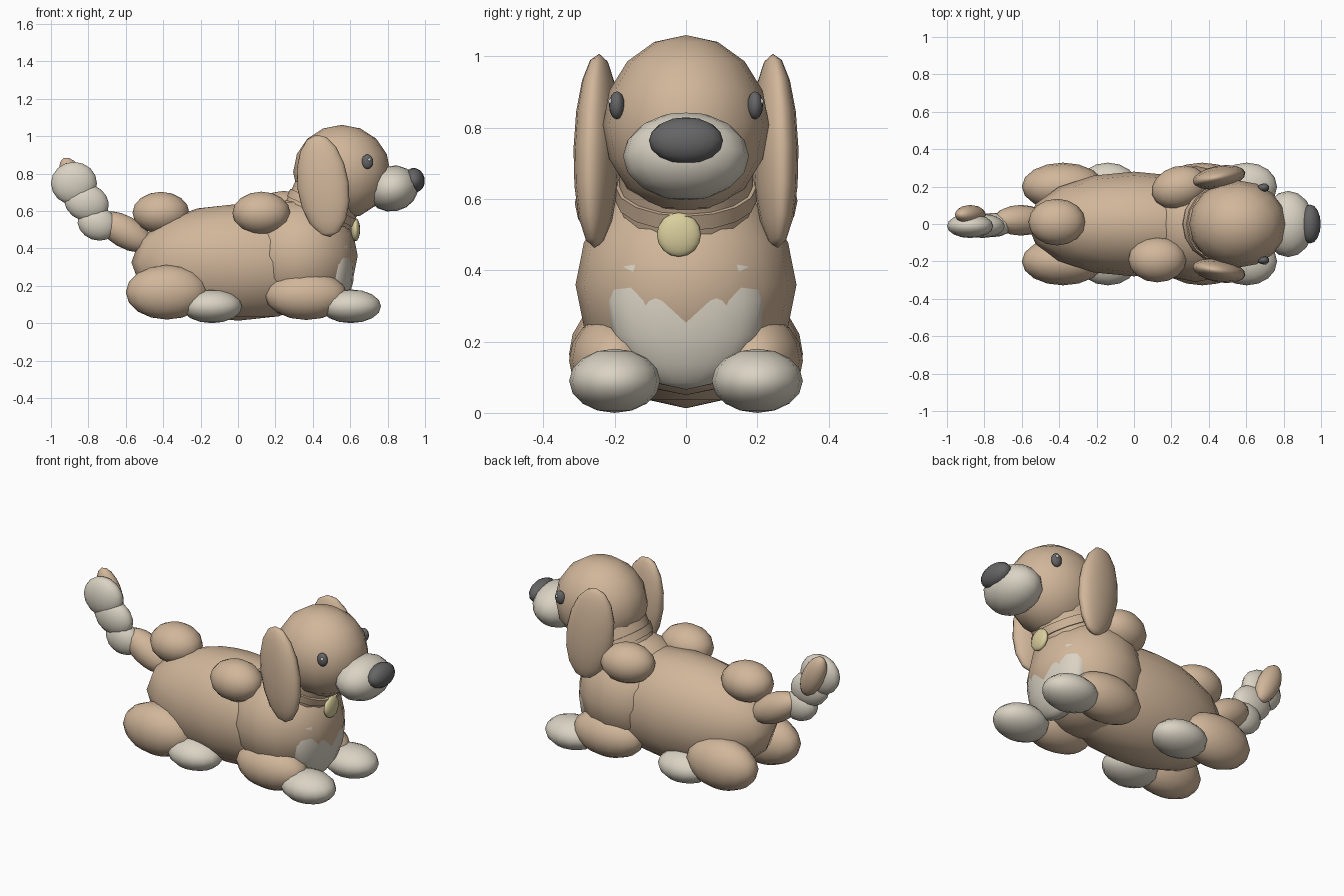
import bpy
from math import radians

cube = bpy.data.objects.get("Cube")
if cube:
    bpy.data.objects.remove(cube, do_unlink=True)


def material(name, rgb):
    mat = bpy.data.materials.new(name)
    mat.use_nodes = True
    colour = (*rgb, 1)
    mat.diffuse_color = colour
    mat.node_tree.nodes["Principled BSDF"].inputs["Base Color"].default_value = colour
    return mat


TAN = material("tan fur", (0.64, 0.47, 0.325))
CREAM = material("cream fur", (0.70, 0.65, 0.55))
DARK = material("dark grey", (0.13, 0.13, 0.13))
GOLD = material("pale gold", (0.70, 0.62, 0.34))
WHITE = material("white", (0.9, 0.9, 0.9))


def finish(name, mat, rot):
    ob = bpy.context.object
    ob.name = name
    ob.rotation_euler = [radians(a) for a in rot]
    ob.data.materials.append(mat)
    bpy.ops.object.shade_smooth_by_angle(angle=radians(40))
    return ob


def ball(name, mat, centre, radii, rot=(0, 0, 0)):
    """Soft ellipsoid, the basic shape of the toy."""
    bpy.ops.mesh.primitive_uv_sphere_add(segments=16, ring_count=8, radius=1, location=centre)
    bpy.context.object.scale = radii
    return finish(name, mat, rot)


def pair(name, mat, centre, radii, rot=(0, 0, 0)):
    """Matching ellipsoids on the left and right flanks."""
    x, y, z = centre
    for side, s in (("left", 1), ("right", -1)):
        ball(f"{side}_{name}", mat, (x, s * y, z), radii, (s * rot[0], rot[1], s * rot[2]))


def band(name, mat, centre, radius, depth, tilt):
    bpy.ops.mesh.primitive_cylinder_add(vertices=16, radius=radius, depth=depth, location=centre)
    return finish(name, mat, (0, tilt, 0))


# Trunk
ball("body", TAN, (0, 0, 0.325), (0.57, 0.28, 0.312))
ball("chest", TAN, (0.33, 0, 0.36), (0.31, 0.31, 0.31))
ball("chest_patch", CREAM, (0.517, 0, 0.315), (0.107, 0.225, 0.25))

# Rounded patches on the back
ball("rump_patch", TAN, (-0.412, 0.01, 0.59), (0.152, 0.125, 0.112))
ball("right_shoulder_patch", TAN, (0.125, -0.19, 0.588), (0.155, 0.122, 0.115))
ball("left_shoulder_patch", TAN, (0.245, 0.195, 0.595), (0.153, 0.115, 0.112), (0, 0, 15))

# Legs and paws
pair("front_leg", TAN, (0.365, 0.2, 0.147), (0.22, 0.128, 0.13))
pair("back_leg", TAN, (-0.38, 0.2, 0.165), (0.22, 0.128, 0.146))
pair("front_paw", CREAM, (0.603, 0.2, 0.09), (0.162, 0.128, 0.09))
pair("back_paw", CREAM, (-0.14, 0.2, 0.09), (0.162, 0.128, 0.09))

# Neck, collar and tag
band("neck", TAN, (0.475, 0, 0.675), 0.188, 0.24, 25)
band("collar", TAN, (0.45, 0, 0.615), 0.198, 0.045, 25)
ball("collar_tag", GOLD, (0.628, -0.02, 0.5), (0.025, 0.062, 0.062))

# Head
ball("head", TAN, (0.555, 0, 0.808), (0.26, 0.233, 0.252))
ball("muzzle", CREAM, (0.825, 0, 0.72), (0.14, 0.177, 0.123), (0, -12, 0))
ball("nose", DARK, (0.942, 0, 0.764), (0.057, 0.104, 0.066), (0, -10, 0))
pair("ear", TAN, (0.455, 0.25, 0.735), (0.14, 0.062, 0.275), (0, -8, 10))
pair("eye", DARK, (0.692, 0.194, 0.863), (0.031, 0.022, 0.039))
pair("eye_glint", WHITE, (0.702, 0.211, 0.874), (0.008, 0.007, 0.008))

# Tail
ball("tail_base", TAN, (-0.605, 0.02, 0.488), (0.165, 0.082, 0.085), (0, 30, 0))
ball("tail_tuft_lower", CREAM, (-0.752, -0.005, 0.533), (0.108, 0.065, 0.09), (0, 20, 0))
ball("tail_tuft_middle", CREAM, (-0.81, -0.01, 0.645), (0.122, 0.065, 0.1), (0, 20, 0))
ball("tail_tuft_upper", CREAM, (-0.877, -0.01, 0.747), (0.123, 0.065, 0.115))
ball("tail_tip", TAN, (-0.875, 0.05, 0.76), (0.065, 0.052, 0.135), (0, -25, 0))
